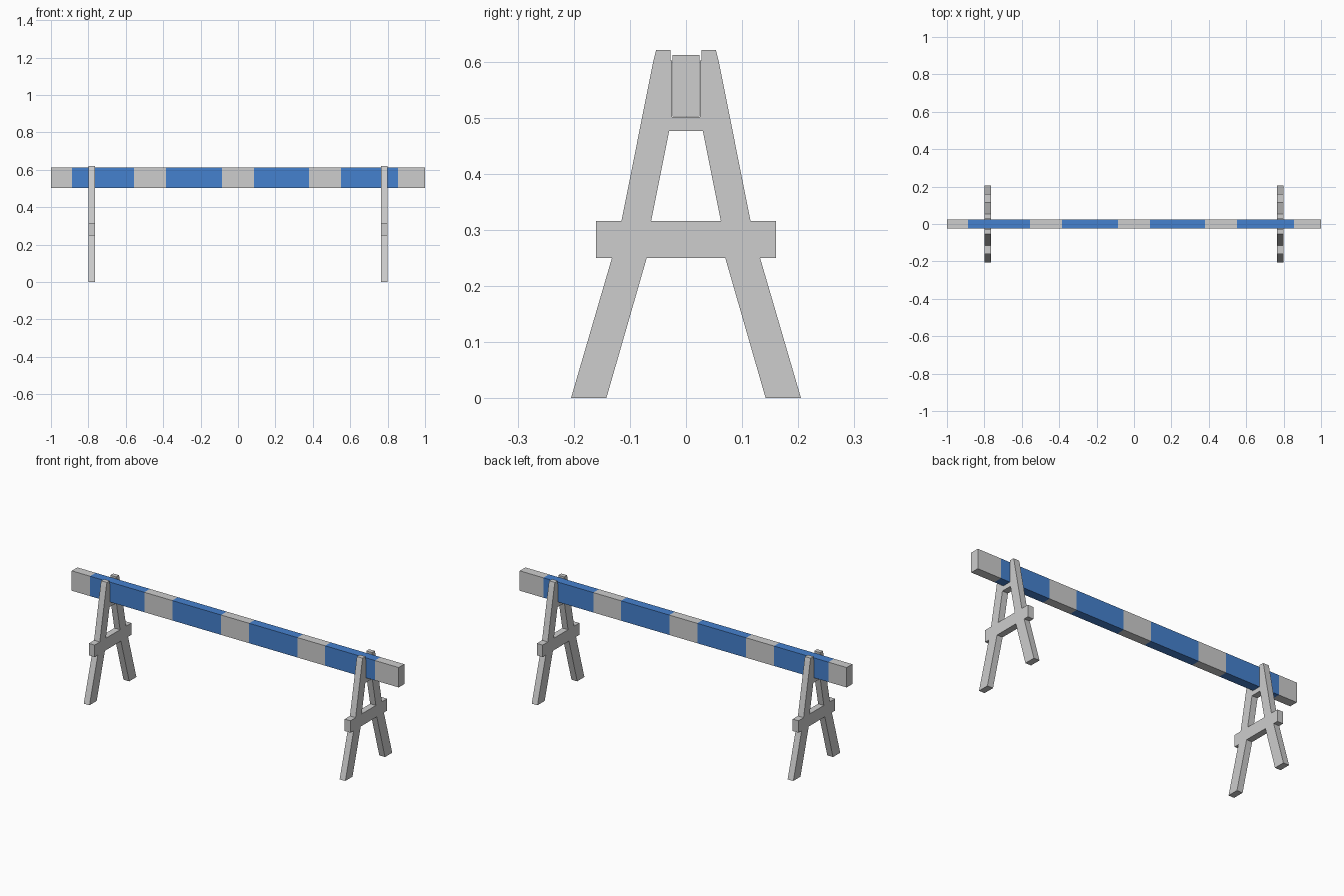
import bpy, bmesh, math

if "Cube" in bpy.data.objects:
    bpy.data.objects.remove(bpy.data.objects["Cube"])


def material(name, rgb):
    m = bpy.data.materials.new(name)
    m.diffuse_color = (*rgb, 1)
    m.use_nodes = True
    m.node_tree.nodes["Principled BSDF"].inputs["Base Color"].default_value = m.diffuse_color
    return m


grey = material("light_grey", (0.61, 0.61, 0.61))
blue = material("stripe_blue", (0.06, 0.22, 0.62))

# Trestle profile in (y, z): right half of the outline, from notch floor to inner foot
half = [(0.025, 0.501), (0.025, 0.602), (0.028, 0.602), (0.028, 0.621),
        (0.053, 0.621), (0.058, 0.602), (0.115, 0.316), (0.16, 0.316),
        (0.16, 0.25), (0.132, 0.25), (0.205, 0.0), (0.142, 0.0), (0.070, 0.25)]
outline = half + [(-y, z) for y, z in reversed(half)]
hole = [(0.030, 0.476), (0.062, 0.316), (-0.062, 0.316), (-0.030, 0.476)]


def trestle_mesh(thickness):
    curve = bpy.data.curves.new("trestle_profile", 'CURVE')
    curve.dimensions = '2D'
    curve.fill_mode = 'BOTH'
    curve.extrude = thickness / 2
    for loop in (outline, hole):
        spline = curve.splines.new('POLY')
        spline.points.add(len(loop) - 1)
        for p, (y, z) in zip(spline.points, loop):
            p.co = (y, z, 0, 1)
        spline.use_cyclic_u = True
    helper = bpy.data.objects.new("trestle_helper", curve)
    bpy.context.collection.objects.link(helper)
    deps = bpy.context.evaluated_depsgraph_get()
    mesh = bpy.data.meshes.new_from_object(helper.evaluated_get(deps))
    bpy.data.objects.remove(helper)
    # Weld caps to sides and keep faces flat
    bm = bmesh.new()
    bm.from_mesh(mesh)
    bmesh.ops.remove_doubles(bm, verts=bm.verts, dist=1e-5)
    bmesh.ops.recalc_face_normals(bm, faces=bm.faces)
    for f in bm.faces:
        f.smooth = False
        f.material_index = 0
    bm.to_mesh(mesh)
    bm.free()
    mesh.materials.clear()
    mesh.materials.append(grey)
    return mesh


# Two A-shaped trestles
mesh = trestle_mesh(0.035)
for name, x in (("left_trestle", -0.7825), ("right_trestle", 0.7825)):
    ob = bpy.data.objects.new(name, mesh)
    ob.location.x = x
    ob.rotation_euler = (math.pi / 2, 0, math.pi / 2)
    bpy.context.collection.objects.link(ob)

# Striped crossbeam: a box cut at each stripe edge
stripes = [(-0.888, -0.556), (-0.385, -0.086), (0.085, 0.38), (0.55, 0.855)]
bm = bmesh.new()
bmesh.ops.create_cube(bm, size=1)
for v in bm.verts:
    v.co = (v.co.x * 2, v.co.y * 0.049, 0.557 + v.co.z * 0.11)
for x in [edge for s in stripes for edge in s]:
    bmesh.ops.bisect_plane(bm, geom=bm.verts[:] + bm.edges[:] + bm.faces[:],
                           plane_co=(x, 0, 0), plane_no=(1, 0, 0))
for f in bm.faces:
    x = f.calc_center_median().x
    f.material_index = int(any(a < x < b for a, b in stripes))
beam_mesh = bpy.data.meshes.new("crossbeam")
bm.to_mesh(beam_mesh)
bm.free()
beam_mesh.materials.append(grey)
beam_mesh.materials.append(blue)
bpy.context.collection.objects.link(bpy.data.objects.new("crossbeam", beam_mesh))
